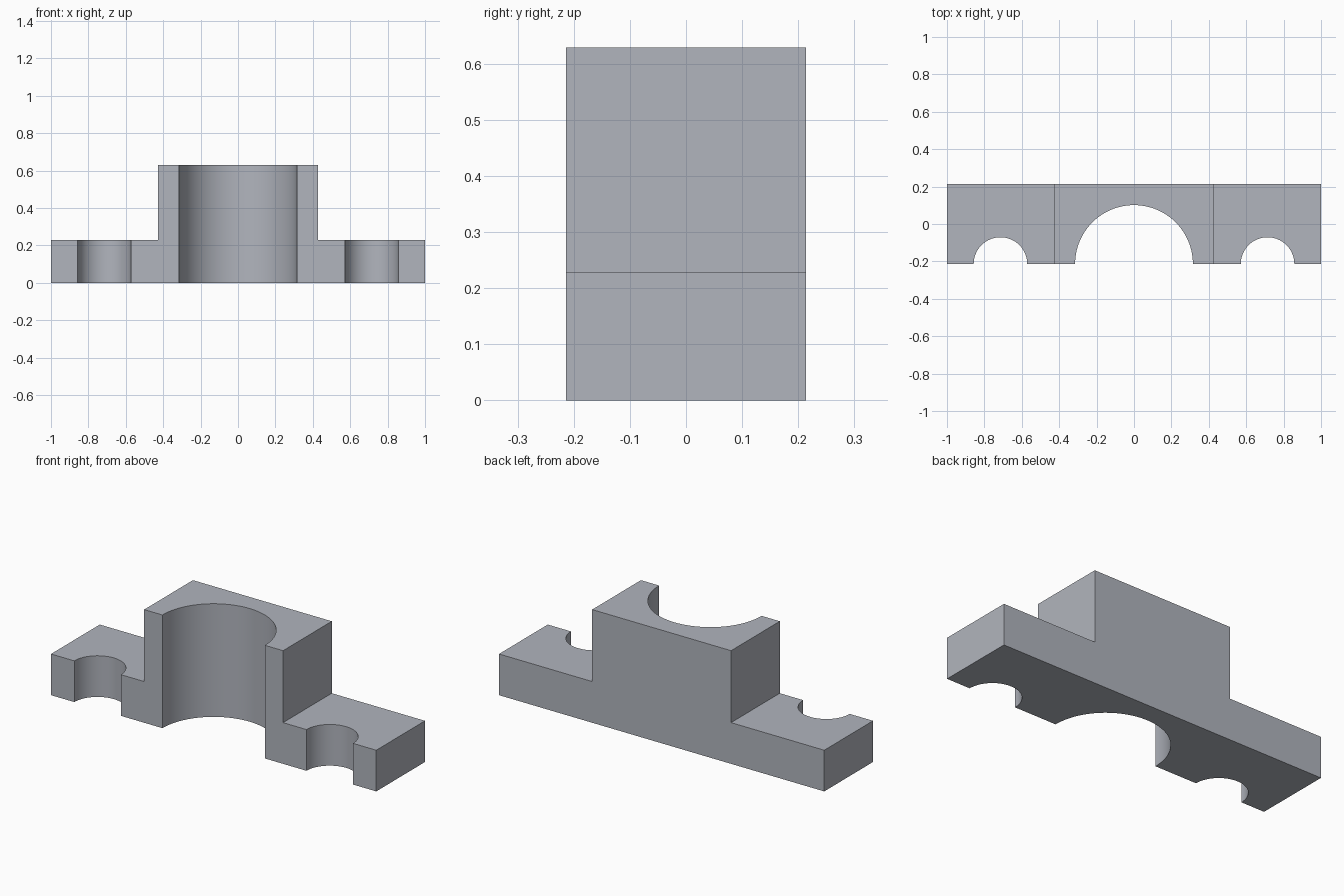
import bpy
import bmesh

if "Cube" in bpy.data.objects:
    bpy.data.objects.remove(bpy.data.objects["Cube"])

HALF_DEPTH = 0.214
BASE_H, TOP_H = 0.229, 0.629
BLOCK_X = 0.427


def extrude_profile(name, points):
    """Extrude an XZ outline through the full depth in y."""
    bm = bmesh.new()
    face = bm.faces.new([bm.verts.new((x, -HALF_DEPTH, z)) for x, z in points])
    out = bmesh.ops.extrude_face_region(bm, geom=[face])
    moved = [v for v in out["geom"] if isinstance(v, bmesh.types.BMVert)]
    bmesh.ops.translate(bm, verts=moved, vec=(0, 2 * HALF_DEPTH, 0))
    bmesh.ops.recalc_face_normals(bm, faces=bm.faces)
    mesh = bpy.data.meshes.new(name)
    bm.to_mesh(mesh)
    bm.free()
    obj = bpy.data.objects.new(name, mesh)
    bpy.context.collection.objects.link(obj)
    return obj


def cut_bore(target, x, radius):
    """Cut a vertical half-round bore centred on the front face."""
    bpy.ops.mesh.primitive_cylinder_add(
        vertices=96, radius=radius, depth=2, location=(x, -HALF_DEPTH, 0.3))
    cutter = bpy.context.object
    cutter.name = "bore_cutter"
    cutter.hide_render = True
    mod = target.modifiers.new("bore", "BOOLEAN")
    mod.operation = "DIFFERENCE"
    mod.solver = "EXACT"
    mod.object = cutter
    bpy.context.view_layer.objects.active = target
    bpy.ops.object.modifier_apply(modifier=mod.name)
    bpy.data.objects.remove(cutter)


# Stepped body: low flange with a tall central block
right = [(1, 0), (1, BASE_H), (BLOCK_X, BASE_H), (BLOCK_X, TOP_H)]
left = [(-x, z) for x, z in reversed(right)]
body = extrude_profile("flanged_half_housing", right + left)

# Blue-grey steel
steel = bpy.data.materials.new("steel")
steel.diffuse_color = (0.44, 0.46, 0.51, 1)
steel.use_nodes = True
steel.node_tree.nodes["Principled BSDF"].inputs["Base Color"].default_value = steel.diffuse_color
body.data.materials.append(steel)

# Central bore and the two bolt holes, all sectioned at the front face
for x, radius in ((0, 0.315), (-0.714, 0.143), (0.714, 0.143)):
    cut_bore(body, x, radius)

# Smooth bores, crisp edges
bpy.ops.object.select_all(action="DESELECT")
body.select_set(True)
bpy.context.view_layer.objects.active = body
bpy.ops.object.shade_smooth_by_angle()
